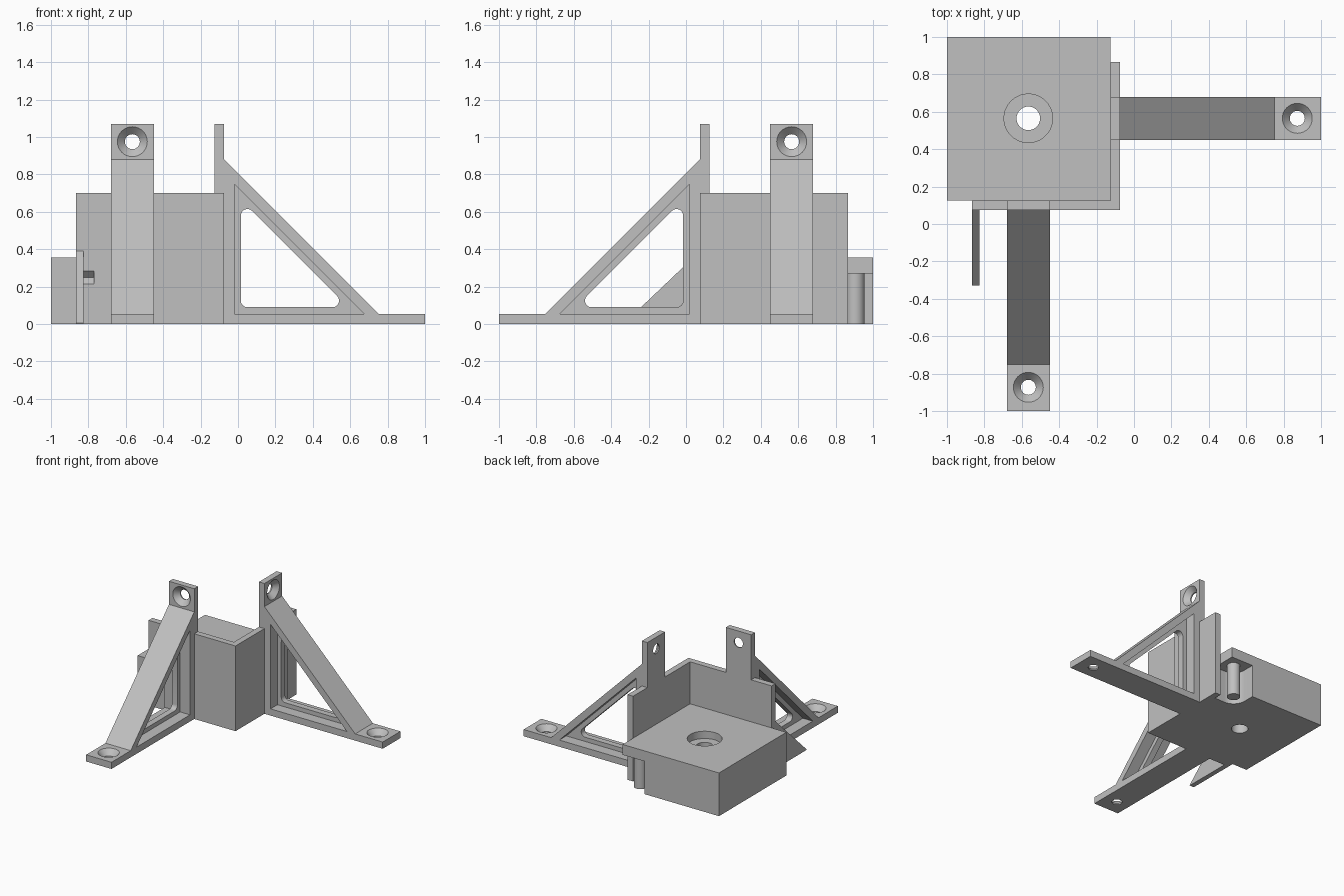
import bpy, bmesh, math
from mathutils import Vector

old = bpy.data.objects.get("Cube")
if old:
    bpy.data.objects.remove(old, do_unlink=True)

grey = bpy.data.materials.new("plain_grey")
grey.use_nodes = True
COLOUR = (0.53, 0.53, 0.53, 1)
grey.diffuse_color = COLOUR
for node in grey.node_tree.nodes:
    if node.type == 'BSDF_PRINCIPLED':
        node.inputs["Base Color"].default_value = COLOUR

# Axis mappings: profile (a, b) and extrusion depth d to a point in space
def upright(a, b, d): return Vector((a, b, d))
def along_x(a, b, d): return Vector((a, d, b))
def along_y(a, b, d): return Vector((-d, -a, b))
def side_profile(a, b, d): return Vector((d, a, b))


def loft(name, rings, place):
    """Solid through equal-length rings, each given as (profile, depth)."""
    bm = bmesh.new()
    loops = [[bm.verts.new(place(a, b, d)) for a, b in prof] for prof, d in rings]
    n = len(loops[0])
    bm.faces.new(loops[0])
    bm.faces.new(loops[-1])
    for low, high in zip(loops, loops[1:]):
        for i in range(n):
            j = (i + 1) % n
            bm.faces.new((low[i], low[j], high[j], high[i]))
    bmesh.ops.recalc_face_normals(bm, faces=bm.faces)
    mesh = bpy.data.meshes.new(name)
    bm.to_mesh(mesh)
    bm.free()
    mesh.materials.append(grey)
    ob = bpy.data.objects.new(name, mesh)
    bpy.context.collection.objects.link(ob)
    return ob


def prism(name, profile, d0, d1, place):
    return loft(name, [(profile, d0), (profile, d1)], place)


def rect(a0, a1, b0, b1):
    return [(a0, b0), (a1, b0), (a1, b1), (a0, b1)]


def circle(a, b, r, n=40):
    return [(a + r * math.cos(math.tau * i / n), b + r * math.sin(math.tau * i / n))
            for i in range(n)]


def fillet(points, radii, steps=6):
    """Round each corner of a polygon by its radius."""
    out = []
    for i, (p, r) in enumerate(zip(points, radii)):
        p = Vector(p)
        if not r:
            out.append(tuple(p))
            continue
        a = (Vector(points[i - 1]) - p).normalized()
        b = (Vector(points[(i + 1) % len(points)]) - p).normalized()
        half = a.angle(b) / 2
        c = p + (a + b).normalized() * r / math.sin(half)
        start = p + a * r / math.tan(half) - c
        turn = (p + b * r / math.tan(half) - c)
        total = math.atan2(start.x * turn.y - start.y * turn.x, start.dot(turn))
        for k in range(steps + 1):
            t = total * k / steps
            co, si = math.cos(t), math.sin(t)
            out.append((c.x + start.x * co - start.y * si,
                        c.y + start.x * si + start.y * co))
    return out


def cut(ob, cutter):
    mod = ob.modifiers.new("cut", 'BOOLEAN')
    mod.operation = 'DIFFERENCE'
    mod.solver = 'EXACT'
    mod.object = cutter
    bpy.context.view_layer.objects.active = ob
    bpy.ops.object.modifier_apply(modifier=mod.name)
    bpy.data.objects.remove(cutter, do_unlink=True)


parts = []

# Base block with counterbored hole and a rounded corner notch
MID = 0.565
block = prism("base_block", rect(-1, -0.125, 0.125, 1), 0, 0.355, upright)
cut(block, prism("bore", circle(-MID, MID, 0.063), -0.1, 0.5, upright))
cut(block, prism("counterbore", circle(-MID, MID, 0.13), 0.295, 0.5, upright))
notch = fillet(rect(-0.325, 0.1, 0.8, 1.2), (0.105, 0, 0, 0), 10)
cut(block, prism("notch", notch, -0.1, 0.27, upright))
parts.append(block)

# Peg hanging in the notch
parts.append(prism("corner_peg", circle(-0.22, 0.905, 0.05), 0, 0.27, upright))

# L-shaped walls, with a small V groove in the front
walls = prism("corner_walls", [(-0.865, 0.075), (-0.075, 0.075), (-0.075, 0.865),
                               (-0.125, 0.865), (-0.125, 0.125), (-0.865, 0.125)],
              0, 0.7, upright)
groove = [(0.07, 0.285), (0.075, 0.285), (0.11, 0.25), (0.075, 0.215), (0.07, 0.215)]
cut(walls, prism("groove", groove, -0.825, -0.77, side_profile))
parts.append(walls)

# Thin front gusset
parts.append(prism("front_gusset", [(-0.33, 0), (0.075, 0), (0.075, 0.39), (-0.33, 0.005)],
                   -0.865, -0.825, side_profile))

# Two mirrored bracing arms with a recessed web, window and screw tabs
HALF, WEB = 0.115, 0.025
ARM = [(-0.075, 0), (1, 0), (1, 0.055), (0.75, 0.055), (-0.075, 0.88),
       (-0.075, 1.07), (-0.125, 1.07), (-0.125, 0.7), (-0.075, 0.7)]
RECESS = [(-0.02, 0.055), (0.675, 0.055), (-0.02, 0.75)]
WINDOW = fillet([(0.015, 0.09), (0.59, 0.09), (0.015, 0.665)], (0.035,) * 3)


def screw_cutter(place, a, b, d0, d1):
    """Countersunk hole that runs from the back d0 to the outer face d1."""
    rings = [(circle(a, b, r), d) for r, d in
             ((0.04, d0 - 0.05), (0.04, d0 + 0.01), (0.08, d1), (0.08, d1 + 0.05))]
    return loft("screw_hole", rings, place)


for name, place in (("left_arm", along_x), ("front_arm", along_y)):
    arm = prism(name, ARM, MID - HALF, MID + HALF, place)
    for d0, d1 in ((MID - HALF - 0.1, MID - WEB), (MID + WEB, MID + HALF + 0.1)):
        cut(arm, prism("recess", RECESS, d0, d1, place))
    cut(arm, prism("window", WINDOW, MID - 0.3, MID + 0.3, place))
    # Foot hole points up, tab hole points outward
    cut(arm, screw_cutter(lambda a, b, d: place(a, d, b), 0.873, MID, 0, 0.055))
    cut(arm, screw_cutter(lambda a, b, d: place(d, b, a), MID, 0.975, -0.125, -0.075))
    parts.append(arm)

# Smooth the round surfaces, keep edges crisp
bpy.ops.object.select_all(action='DESELECT')
for ob in parts:
    ob.select_set(True)
bpy.context.view_layer.objects.active = parts[0]
bpy.ops.object.shade_smooth_by_angle(angle=math.radians(30))
